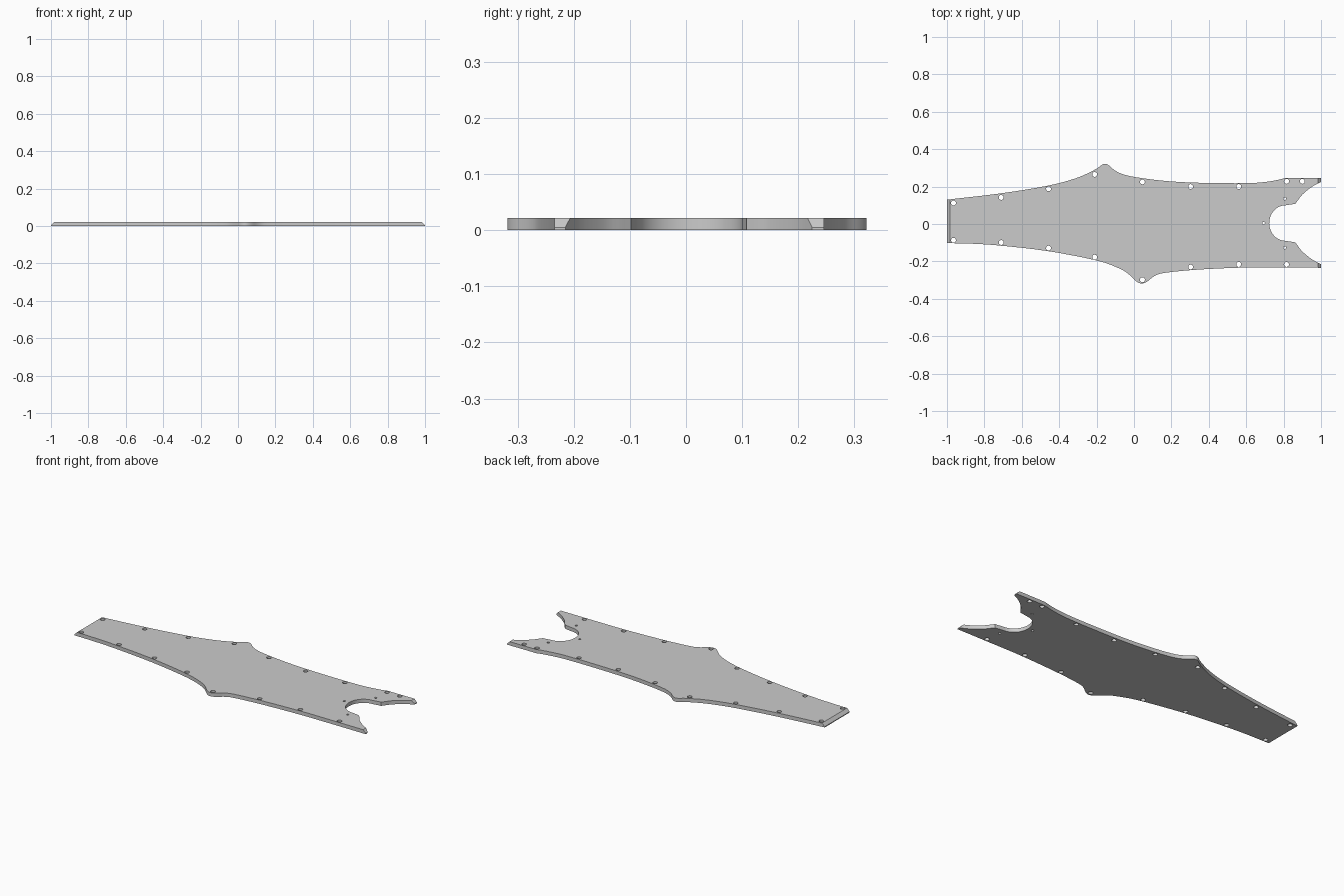
import bpy, bmesh
from math import cos, sin, pi
from mathutils import Vector

if "Cube" in bpy.data.objects:
    bpy.data.objects.remove(bpy.data.objects["Cube"])

T = 0.022  # plate thickness


def smooth(pts, n=4):
    """Catmull-Rom curve through a few edge points."""
    p = [Vector(q) for q in pts]
    p = [2 * p[0] - p[1]] + p + [2 * p[-1] - p[-2]]
    out = []
    for a, b, c, d in zip(p, p[1:], p[2:], p[3:]):
        for i in range(n):
            t = i / n
            out.append(0.5 * (2 * b + (c - a) * t + (2 * a - 5 * b + 4 * c - d) * t * t
                              + (3 * b - a - 3 * c + d) * t ** 3))
    return out + [p[-2]]


def circle(x, y, r, n=20):
    return [(x + r * cos(2 * pi * i / n), y + r * sin(2 * pi * i / n)) for i in range(n)]


# Outer edges, left to right
back = smooth([(-1, .13), (-.71, .164), (-.46, .205), (-.31, .245), (-.21, .29), (-.17, .317),
               (-.15, .321), (-.13, .31), (-.10, .285), (-.05, .263), (.03, .247), (.16, .231),
               (.3, .222), (.5, .218), (.65, .22), (.75, .232), (.81, .246)]) + [(1, .246)]
front = smooth([(-1, -.102), (-.85, -.106), (-.71, -.116), (-.46, -.145), (-.2, -.195),
                (-.08, -.237), (-.03, -.267), (.01, -.305), (.04, -.318), (.07, -.308),
                (.11, -.278), (.16, -.262), (.3, -.247), (.47, -.237), (.62, -.232)]) + [(1, -.234)]

# Notch at the right end, mirrored about its own centre line
cy = 0.005
half = smooth([(1, .220), (.95, .193), (.9, .152), (.875, .12), (.862, .103)])
half += [Vector((.81 + .087 * cos(a), .095 * sin(a)))
         for a in [pi / 2 + i * pi / 20 for i in range(11)]]
notch = [(x, y + cy) for x, y in half] + [(x, cy - y) for x, y in half[-2::-1]]
outline = [tuple(p) for p in back] + notch + [tuple(p) for p in reversed(front)]

# Screw holes along both edges, plus three small ones around the notch
xs = [-.965, -.71, -.457, -.21, .045, .303, .56, .816]
upper = [.112, .142, .188, .265, .225, .2, .2, .228]
lower = [-.087, -.099, -.129, -.177, -.298, -.23, -.216, -.216]
holes = [circle(x, y, .013) for x, y in list(zip(xs, upper)) + list(zip(xs, lower)) + [(.9, .228)]]
holes += [circle(x, y, .007) for x, y in [(.806, .136), (.806, -.126), (.693, cy)]]

# Extruded profile
cu = bpy.data.curves.new("plate_profile", 'CURVE')
cu.dimensions, cu.fill_mode, cu.extrude = '2D', 'BOTH', T / 2
for loop in [outline] + holes:
    s = cu.splines.new('POLY')
    s.points.add(len(loop) - 1)
    for pt, (x, y) in zip(s.points, loop):
        pt.co = (x, y, 0, 1)
    s.use_cyclic_u = True
tmp = bpy.data.objects.new("plate_profile", cu)
bpy.context.collection.objects.link(tmp)
mesh = bpy.data.meshes.new_from_object(tmp.evaluated_get(bpy.context.evaluated_depsgraph_get()))
bpy.data.objects.remove(tmp)

# Chamfer the top of both ends
bm = bmesh.new()
bm.from_mesh(mesh)
bmesh.ops.translate(bm, verts=bm.verts, vec=(0, 0, T / 2))
bmesh.ops.remove_doubles(bm, verts=bm.verts, dist=1e-5)
for side in (-1, 1):
    bmesh.ops.bisect_plane(bm, geom=bm.verts[:] + bm.edges[:] + bm.faces[:], dist=1e-6,
                           plane_co=(side, 0, .005), plane_no=(side, 0, 1), clear_outer=True)
    bmesh.ops.holes_fill(bm, edges=[e for e in bm.edges if e.is_boundary], sides=0)
bmesh.ops.recalc_face_normals(bm, faces=bm.faces)
bm.to_mesh(mesh)
bm.free()
mesh.materials.clear()
plate = bpy.data.objects.new("cover_plate", mesh)
bpy.context.collection.objects.link(plate)

# Smooth the curved sides, keep corners sharp
bpy.context.view_layer.objects.active = plate
plate.select_set(True)
bpy.ops.object.shade_smooth_by_angle(angle=0.5)
